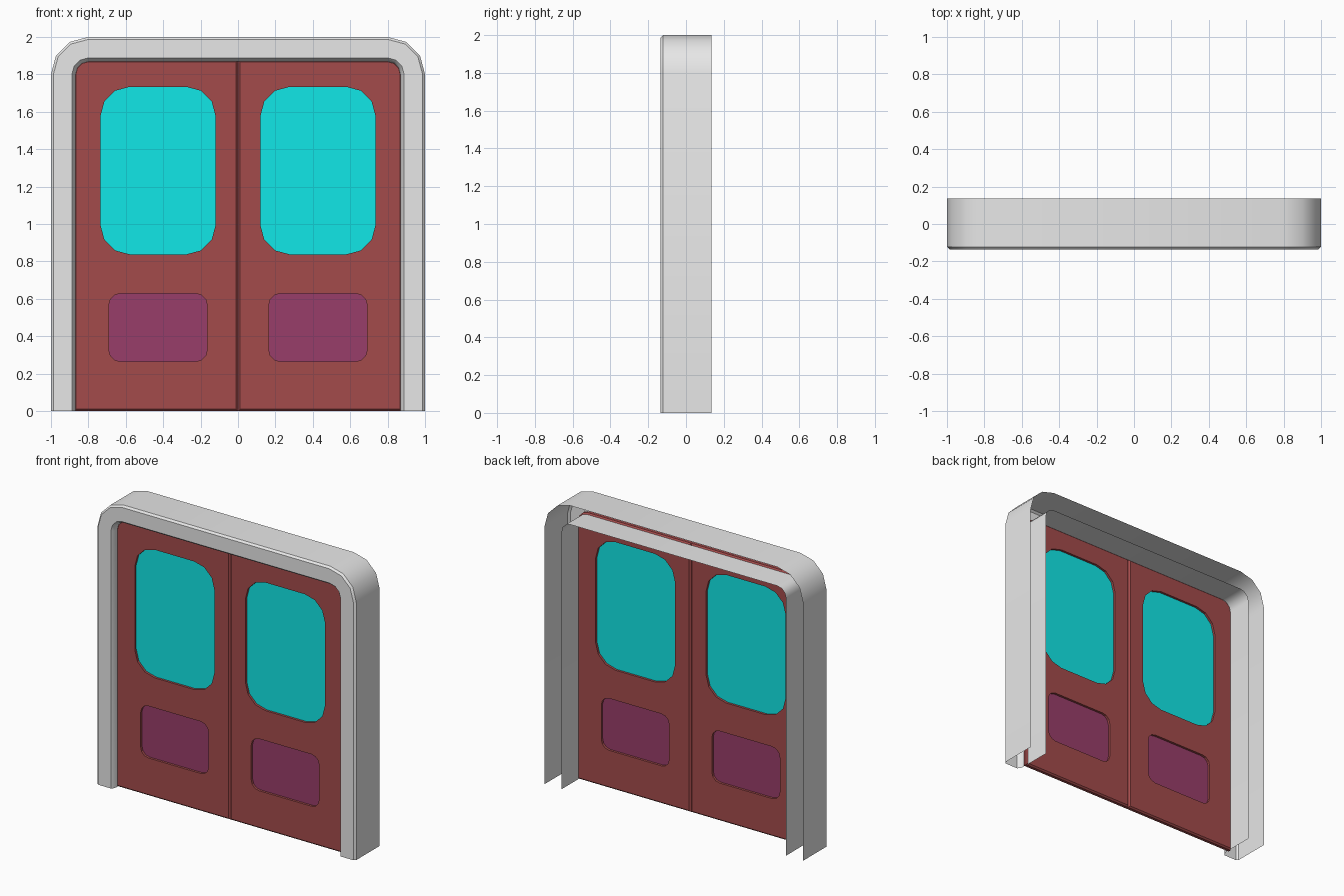
import bpy, bmesh, math

if "Cube" in bpy.data.objects:
    bpy.data.objects.remove(bpy.data.objects["Cube"])


def material(name, rgb):
    m = bpy.data.materials.new(name)
    m.diffuse_color = (*rgb, 1)
    m.use_nodes = True
    m.node_tree.nodes["Principled BSDF"].inputs["Base Color"].default_value = m.diffuse_color
    return m


GREY = material("frame grey", (0.8, 0.8, 0.8))
RED = material("door red", (0.37, 0.071, 0.071))
CYAN = material("window cyan", (0.006, 0.83, 0.83))
PURPLE = material("panel purple", (0.315, 0.048, 0.142))


def finish(bm, name, mat, smooth=None):
    me = bpy.data.meshes.new(name)
    bm.to_mesh(me)
    bm.free()
    ob = bpy.data.objects.new(name, me)
    bpy.context.collection.objects.link(ob)
    me.materials.append(mat)
    if smooth:
        bpy.ops.object.select_all(action='DESELECT')
        ob.select_set(True)
        bpy.context.view_layer.objects.active = ob
        bpy.ops.object.shade_smooth_by_angle(angle=math.radians(smooth))
    return ob


def corner(cx, cz, r, start):
    """Quarter round in three segments, counter-clockwise from start degrees."""
    return [(cx + r * math.cos(math.radians(start + 30 * i)),
             cz + r * math.sin(math.radians(start + 30 * i))) for i in range(4)]


def rounded_rect(x0, x1, z0, z1, r):
    return (corner(x1 - r, z1 - r, r, 0) + corner(x0 + r, z1 - r, r, 90)
            + corner(x0 + r, z0 + r, r, 180) + corner(x1 - r, z0 + r, r, 270))


def arch(w):
    """Doorway outline, all sizes concentric about the same corner centre."""
    r = w - 0.8
    return ([(w, 0)] + corner(0.8, 1.8, r, 0)
            + corner(-0.8, 1.8, r, 90) + [(-w, 0)])


def ring(bm, pts, y):
    return [bm.verts.new((x, y, z)) for x, z in pts]


def bridge(bm, a, b, closed=True):
    n = len(a)
    for i in range(n if closed else n - 1):
        j = (i + 1) % n
        bm.faces.new((a[i], a[j], b[j], b[i]))


def arch_shell(name, profile):
    """Sweep (half width, y) points around the doorway as an open shell."""
    bm = bmesh.new()
    rings = [ring(bm, arch(w), y) for w, y in profile]
    for a, b in zip(rings, rings[1:]):
        bridge(bm, a, b, False)
    bmesh.ops.recalc_face_normals(bm, faces=bm.faces)
    # the front or the outermost faces decide which way is out
    bm.faces.ensure_lookup_table()
    probe = bm.faces[0]
    want = 1 if profile[0][0] > 0.95 else -1
    if probe.normal.x * probe.calc_center_median().x * want < 0:
        bmesh.ops.reverse_faces(bm, faces=bm.faces)
    return finish(bm, name, GREY, 40)


# Frame: outer wall, face and front jamb, then the rear lining behind the slot
arch_shell("frame", [(1, 0.135), (1, -0.122), (0.987, -0.135),
                     (0.888, -0.135), (0.876, -0.122), (0.868, -0.092)])
arch_shell("rear_lining", [(0.868, 0.135), (0.868, -0.05)])

FRONT, BACK, BEVEL = -0.09, -0.05, 0.01


def door_outline(d):
    """Door leaf edge moved inwards by d, with one rounded top corner."""
    w, h, r = 0.877 - d, 1.877 - d, 0.077 - d
    return [(d, d), (w, d)] + corner(w - r, h - r, r, 0) + [(d, h)]


def mirrored(pts, s):
    return [(x * s, z) for x, z in pts]


for side, s in (("left", -1), ("right", 1)):
    window = mirrored(rounded_rect(0.12, 0.735, 0.838, 1.733, 0.155), s)
    panel = mirrored(rounded_rect(0.165, 0.69, 0.265, 0.628, 0.06), s)

    # Door leaf: bevelled slab with two openings
    bm = bmesh.new()
    edge = [ring(bm, mirrored(door_outline(d), s), y) for d, y in (
        (BEVEL, FRONT), (0, FRONT + BEVEL), (0, BACK - BEVEL), (BEVEL, BACK))]
    for a, b in zip(edge, edge[1:]):
        bridge(bm, a, b)
    caps = [[edge[0]], [edge[-1]]]
    for pts in (window, panel):
        a, b = ring(bm, pts, FRONT), ring(bm, pts, BACK)
        bridge(bm, a, b)
        caps[0].append(a)
        caps[1].append(b)
    for loops in caps:
        edges = [bm.edges.get((l[i], l[i - 1])) for l in loops for i in range(len(l))]
        bmesh.ops.triangle_fill(bm, edges=edges, use_beauty=True,
                                use_dissolve=False, normal=(0, -1, 0))
    bmesh.ops.recalc_face_normals(bm, faces=bm.faces)
    finish(bm, side + "_door", RED)

    # Recessed window pane and lower panel
    for name, pts, mat in (("window", window, CYAN), ("panel", panel, PURPLE)):
        bm = bmesh.new()
        a, b = ring(bm, pts, -0.074), ring(bm, pts, -0.066)
        bridge(bm, a, b)
        bm.faces.new(a)
        bm.faces.new(b[::-1])
        bmesh.ops.recalc_face_normals(bm, faces=bm.faces)
        finish(bm, side + "_" + name, mat)
